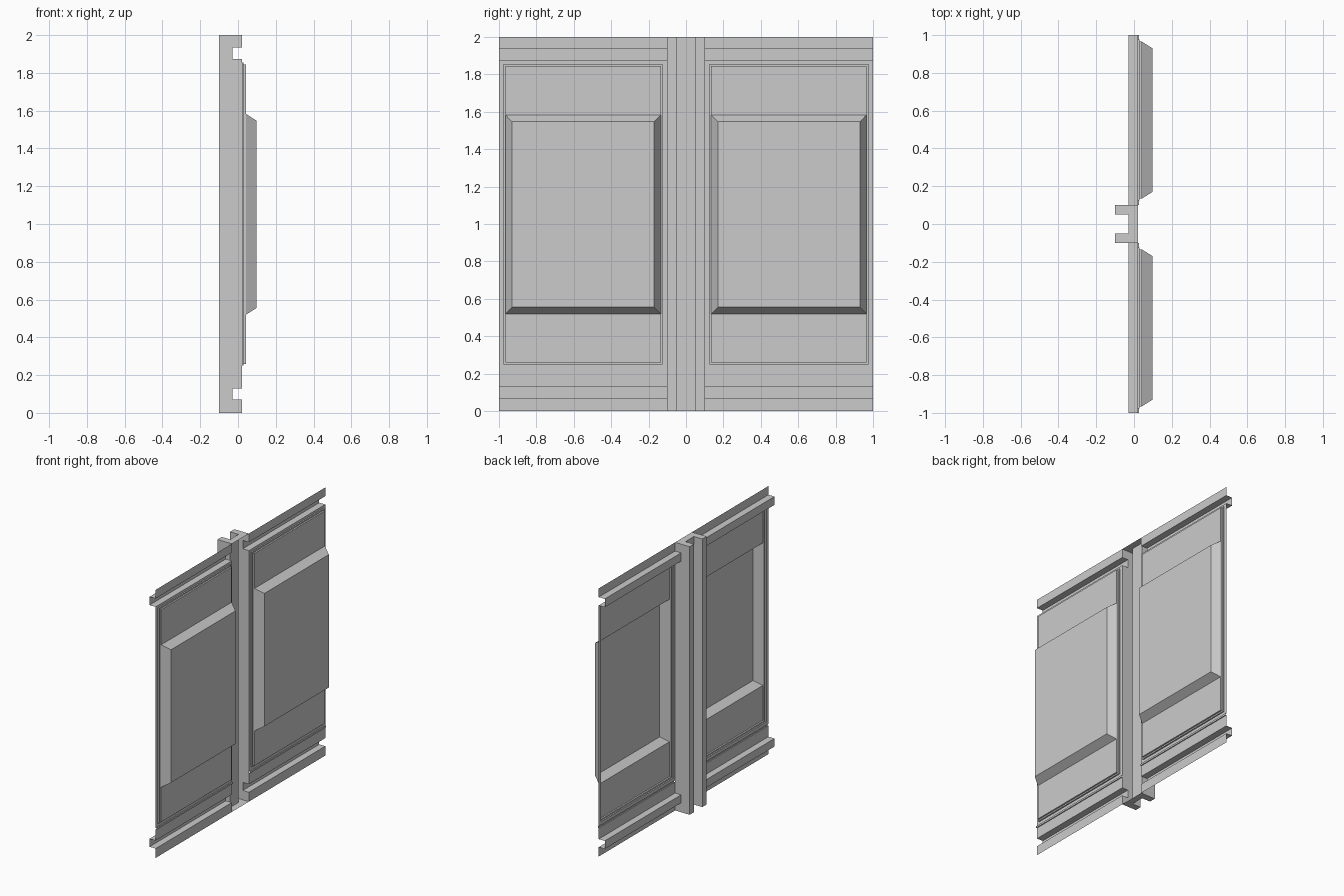
import bpy

if "Cube" in bpy.data.objects:
    bpy.data.objects.remove(bpy.data.objects["Cube"])

# Key dimensions: wall face, groove depth, post groove depth
FACE, GROOVE, DEEP = 0.02, -0.03, -0.1
Y0, Y1, H = 0.1, 1.0, 2.0


def make(name, faces):
    """Object from a list of polygons (built on the +y half, mirrored to -y)."""
    verts, index, polys = [], {}, []
    for f in faces:
        for v in f:
            if v not in index:
                index[v] = len(verts)
                verts.append(v)
        polys.append([index[v] for v in f])
    me = bpy.data.meshes.new(name)
    me.from_pydata(verts, [], polys)
    ob = bpy.data.objects.new(name, me)
    bpy.context.collection.objects.link(ob)
    m = ob.modifiers.new("mirror", 'MIRROR')
    m.use_axis = (False, True, False)
    return ob


def sweep_y(profile, y0, y1):
    """Run an (x, z) profile sideways."""
    return [[(a[0], y0, a[1]), (a[0], y1, a[1]), (b[0], y1, b[1]), (b[0], y0, b[1])]
            for a, b in zip(profile, profile[1:])]


def sweep_z(profile, z0, z1):
    """Run an (x, y) profile upwards."""
    return [[(*a, z0), (*b, z0), (*b, z1), (*a, z1)]
            for a, b in zip(profile, profile[1:])]


def ring(x, y0, y1, z0, z1):
    return [(x, y0, z0), (x, y1, z0), (x, y1, z1), (x, y0, z1)]


def nest(rings, cap=False):
    """Bridge nested rectangles, optionally filling the last one."""
    out = []
    for a, b in zip(rings, rings[1:]):
        for i in range(4):
            j = (i + 1) % 4
            out.append([a[i], a[j], b[j], b[i]])
    if cap:
        out.append(rings[-1])
    return out


# Lower rail: skirting groove and a thin bead
make("lower_rail", sweep_y([
    (FACE, 0), (FACE, 0.07), (GROOVE, 0.07), (GROOVE, 0.13), (FACE, 0.13),
    (FACE, 0.212), (0.027, 0.212), (0.027, 0.225), (FACE, 0.225)], Y0, Y1))

# Upper rail: cornice groove
make("upper_rail", sweep_y([
    (FACE, 1.873), (GROOVE, 1.873), (GROOVE, 1.935), (FACE, 1.935), (FACE, H)], Y0, Y1))

# Wall frame with stepped moulding
step = ring(0.042, 0.135, 0.965, 0.26, 1.845)
make("panel_frame", nest([
    ring(FACE, Y0, Y1, 0.225, 1.873),
    ring(FACE, 0.125, 0.976, 0.25, 1.855),
    ring(0.03, 0.125, 0.976, 0.25, 1.855),
    ring(0.03, 0.135, 0.965, 0.26, 1.845),
    step]))

# Flat field above and below the raised block
make("panel_field", [ring(0.042, 0.135, 0.965, 0.26, 0.52),
                     ring(0.042, 0.135, 0.965, 1.583, 1.845)])

# Raised bevelled block, hollow behind
make("raised_panel", nest([ring(0.042, 0.135, 0.965, 0.52, 1.583),
                           ring(0.098, 0.17, 0.93, 0.555, 1.547)], cap=True))

# Recessed centre post with two deep vertical grooves
post = sweep_z([(GROOVE, 0), (GROOVE, 0.05), (DEEP, 0.05), (DEEP, Y0), (GROOVE, Y0)], 0, H)
for z0, z1 in ((0, 0.07), (0.13, 1.873), (1.935, H)):   # side returns to the wall face
    post += sweep_z([(GROOVE, Y0), (FACE, Y0)], z0, z1)
for z in (0, H):                                        # end caps
    for x0, x1, a, b in ((GROOVE, FACE, 0, 0.05), (GROOVE, FACE, 0.05, Y0),
                         (DEEP, GROOVE, 0.05, Y0)):
        cap = [(x0, a, z), (x1, a, z), (x1, b, z), (x0, b, z)]
        post.append(cap if z == 0 else cap[::-1])
make("centre_post", post)
